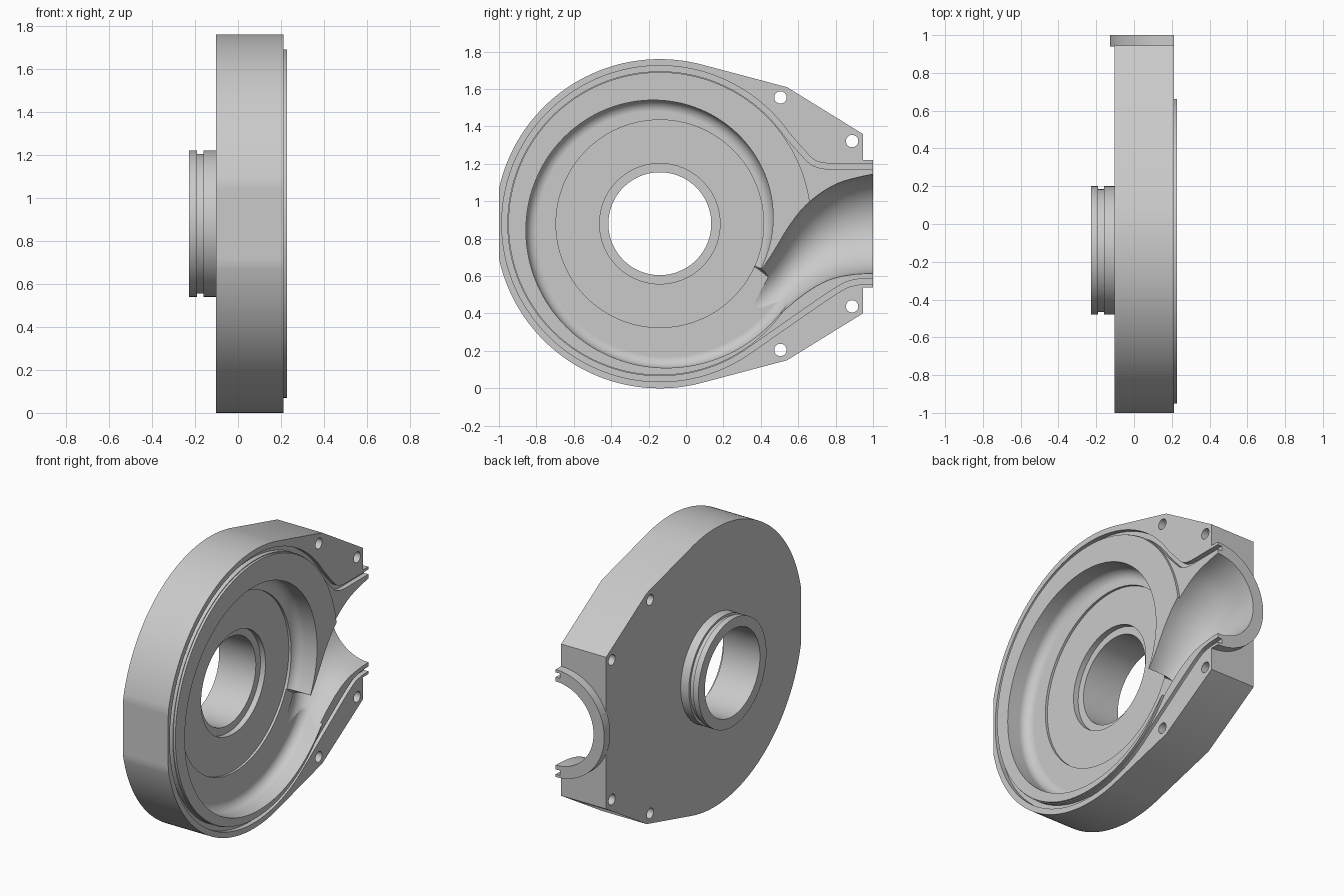
import bpy, bmesh
from math import sin, cos, pi, radians
from mathutils import Vector

if "Cube" in bpy.data.objects:
    bpy.data.objects.remove(bpy.data.objects["Cube"])

CY, CZ = -0.14, 0.88      # impeller axis
FACE = 0.212              # split face of the casing
TOP = 0.30                # cutters reach above the face

metal = bpy.data.materials.new("cast grey")
metal.use_nodes = True
grey = (0.59, 0.59, 0.59, 1)
metal.diffuse_color = grey
metal.node_tree.nodes["Principled BSDF"].inputs["Base Color"].default_value = grey


def skin(name, rings):
    """Closed solid bridging equal-length rings, capped at both ends."""
    bm = bmesh.new()
    loops = [[bm.verts.new(p) for p in ring] for ring in rings]
    n = len(loops[0])
    for a, b in zip(loops, loops[1:]):
        for i in range(n):
            j = (i + 1) % n
            bm.faces.new((a[i], a[j], b[j], b[i]))
    bm.faces.new(loops[0])
    bm.faces.new(loops[-1])
    bmesh.ops.recalc_face_normals(bm, faces=bm.faces)
    mesh = bpy.data.meshes.new(name)
    bm.to_mesh(mesh)
    bm.free()
    mesh.materials.append(metal)
    obj = bpy.data.objects.new(name, mesh)
    bpy.context.collection.objects.link(obj)
    return obj


def polar(r, deg, y=CY, z=CZ):
    return (y + r * cos(radians(deg)), z + r * sin(radians(deg)))


def circle(r, y=CY, z=CZ, n=128):
    return [polar(r, 360 * i / n, y, z) for i in range(n)]


def at(x, outline):
    return [(x, y, z) for y, z in outline]


def prism(name, outline, x0, x1):
    return skin(name, [at(x0, outline), at(x1, outline)])


def turned(name, profile):
    return skin(name, [at(x, circle(r)) for x, r in profile])


def spline(points, steps):
    """Smooth curve through points of any dimension."""
    pts = [Vector(p) for p in points]
    pts = [2 * pts[0] - pts[1]] + pts + [2 * pts[-1] - pts[-2]]
    out = []
    for a, b, c, d in zip(pts, pts[1:], pts[2:], pts[3:]):
        for k in range(steps):
            t = k / steps
            out.append(0.5 * (2 * b + (c - a) * t + (2 * a - 5 * b + 4 * c - d) * t**2
                              + (3 * b - a - 3 * c + d) * t**3))
    return out + [pts[-2]]


def combine(target, tool, operation):
    mod = target.modifiers.new(tool.name, 'BOOLEAN')
    mod.operation = operation
    mod.solver = 'EXACT'
    mod.object = tool
    bpy.context.view_layer.objects.active = target
    bpy.ops.object.modifier_apply(modifier=mod.name)
    bpy.data.objects.remove(tool)


# Casing block: round back with a small flat, wedge-shaped outlet side
arc = [polar(0.88, 75 + 210 * i / 120) for i in range(121)]
arc = [(max(y, -1.0), z) for y, z in arc]
corners = [(0.54, 0.15), (0.945, 0.4), (0.945, 1.36), (0.54, 1.61)]
casing = prism("volute_casing", arc + corners, -0.103, FACE)

# Raised register, bearing boss with ring groove, half-round outlet collar
combine(casing, turned("raised_register", [(0.1, 0.81), (0.227, 0.81)]), 'UNION')
boss = [(-0.09, 0.34), (-0.16, 0.34), (-0.16, 0.325), (-0.19, 0.325),
        (-0.19, 0.34), (-0.227, 0.34)]
combine(casing, turned("bearing_boss", boss), 'UNION')
half = [(FACE - 0.34 * sin(pi * i / 64), CZ + 0.34 * cos(pi * i / 64)) for i in range(65)]
collar = skin("outlet_collar", [[(x, y, z) for x, z in half] for y in (0.94, 1.0)])
combine(casing, collar, 'UNION')

# Spiral chamber with a rounded floor edge
FLOOR, FILLET = 0.08, 0.06
levels = [(TOP, 0)] + [(FLOOR + FILLET * (1 - sin(a)), FILLET * (1 - cos(a)))
                       for a in (pi / 2 * k / 8 for k in range(9))]


def spiral(inset):
    n = 160
    angles = [-24 + 356 * i / n for i in range(n + 1)]
    return [polar(0.605 + 0.165 * a / 270 - inset, a) for a in angles]


combine(casing, skin("spiral_cutter", [at(x, spiral(i)) for x, i in levels]), 'DIFFERENCE')

# Outlet throat: upper edge y, z, lower edge y, z, depth
throat = [(0.28, 0.49, 0.33, 0.275, 0.12), (0.41, 0.645, 0.49, 0.388, 0.15),
          (0.475, 0.742, 0.60, 0.48, 0.185), (0.56, 0.88, 0.70, 0.548, 0.222),
          (0.66, 0.997, 0.79, 0.588, 0.25), (0.81, 1.095, 0.89, 0.608, 0.263),
          (1.0, 1.145, 1.0, 0.615, 0.265), (1.06, 1.145, 1.06, 0.615, 0.265)]
rings = []
for s in spline(throat, 6):
    up, low, depth = Vector((0, s[0], s[1])), Vector((0, s[2], s[3])), s[4]
    mid, arm = (up + low) / 2, (up - low) / 2
    ring = [up + Vector((TOP, 0, 0))]
    for k in range(33):
        a = pi * k / 32
        ring.append(mid + arm * cos(a) + Vector((FACE - depth * sin(a), 0, 0)))
    rings.append(ring + [low + Vector((TOP, 0, 0))])
combine(casing, skin("throat_cutter", rings), 'DIFFERENCE')

# Impeller recess, seal seat and shaft bore
bore = [(TOP, 0.555), (0.065, 0.555), (0.065, 0.322), (0.03, 0.322),
        (0.03, 0.275), (-0.3, 0.275)]
combine(casing, turned("bore_cutter", bore), 'DIFFERENCE')

# Gasket groove around the chamber and along both sides of the outlet
upper = spline([(1.05, 1.187), (0.87, 1.187), (0.75, 1.188), (0.68, 1.208),
                (0.62, 1.265), polar(0.83, 35)], 6)
lower = spline([polar(0.83, 305), (0.58, 0.37), (0.80, 0.52), (0.90, 0.565),
                (1.05, 0.575)], 6)
ring = [Vector(polar(0.83, 35 + 270 * i / 120)) for i in range(1, 120)]
path = upper + ring + lower
left, right = [], []
for i, p in enumerate(path):
    d = (path[min(i + 1, len(path) - 1)] - path[max(i - 1, 0)]).normalized()
    side = Vector((-d.y, d.x)) * 0.015
    left.append(p + side)
    right.append(p - side)
combine(casing, prism("groove_cutter", left + right[::-1], 0.182, TOP), 'DIFFERENCE')

# Bolt holes, mirrored about the outlet axis
for y, dz in ((0.505, 0.675), (0.888, 0.442)):
    for s in (1, -1):
        hole = prism("bolt_hole_cutter", circle(0.033, y, CZ + s * dz, 32), -0.2, TOP)
        combine(casing, hole, 'DIFFERENCE')

# Smooth the curved walls, keep machined edges crisp
bpy.ops.object.select_all(action='DESELECT')
casing.select_set(True)
bpy.context.view_layer.objects.active = casing
bpy.ops.object.shade_smooth_by_angle(angle=radians(25))
weighted = casing.modifiers.new("weighted_normals", 'WEIGHTED_NORMAL')
weighted.keep_sharp = True
